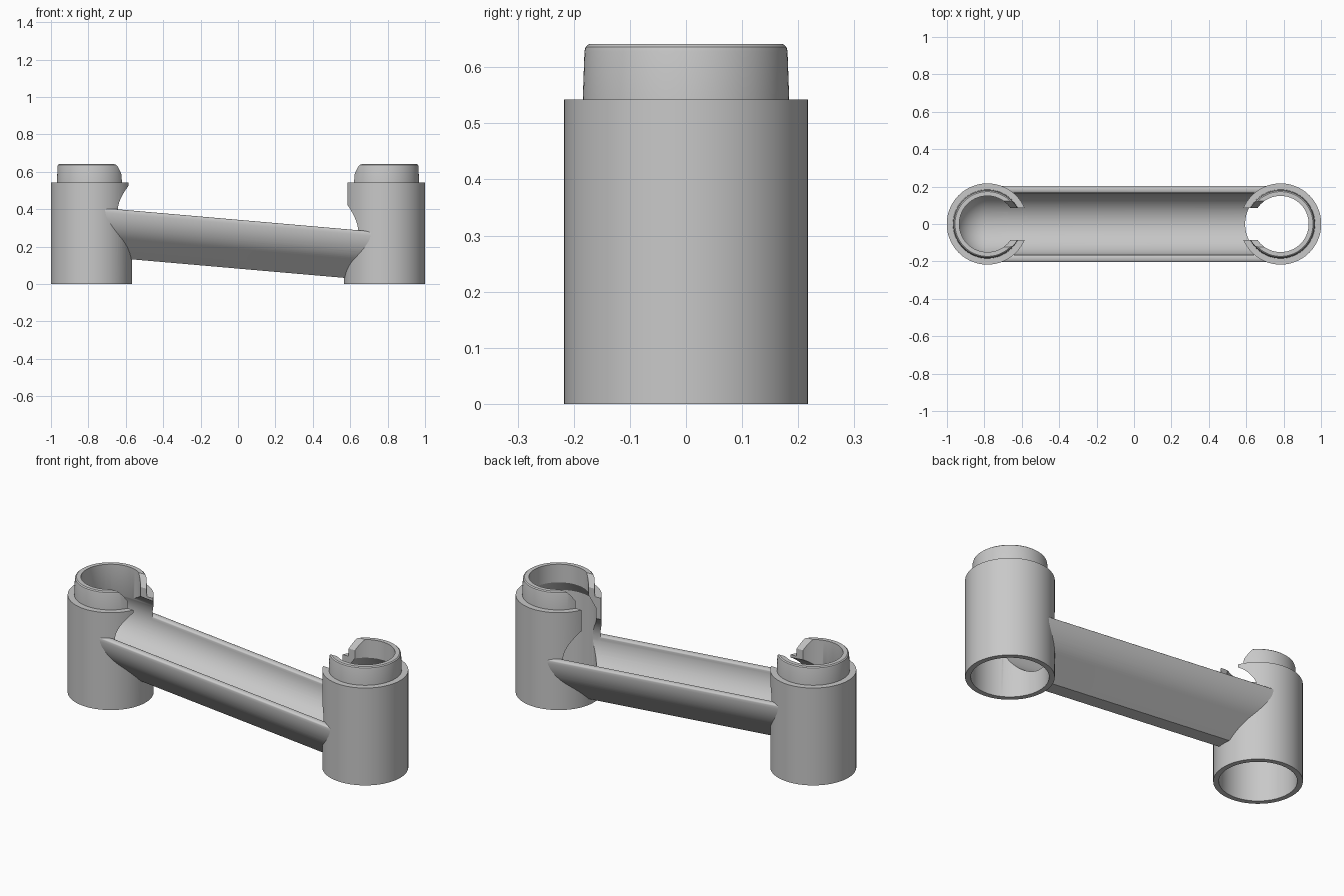
import bpy, bmesh
from math import sin, cos, pi, atan, radians
from mathutils import Matrix

cube = bpy.data.objects.get("Cube")
if cube:
    bpy.data.objects.remove(cube)

grey = bpy.data.materials.new("plain grey")
grey.use_nodes = True
grey.diffuse_color = (0.58, 0.58, 0.58, 1)
grey.node_tree.nodes["Principled BSDF"].inputs["Base Color"].default_value = grey.diffuse_color

POST_X = 0.784      # distance of each post from the middle
BORE = 0.19         # socket radius
NECK = 0.15         # neck opening radius
SLOPE = 0.087
INNER, OUTER = 0.165, 0.204     # channel radii
KEEL = 0.25                     # depth of the trough's flat bottom below the axis
KEEL_Y = OUTER * 2 ** 0.5 - KEEL
HIGH = 0.333 + POST_X * SLOPE   # channel axis height in the upper post
LENGTH = 2 * POST_X / cos(atan(SLOPE))

# Channel frame: local x runs downhill from the upper post
channel = Matrix.Translation((-POST_X, 0, HIGH)) @ Matrix.Rotation(atan(SLOPE), 4, 'Y')


def finish(name, bm, matrix):
    bmesh.ops.remove_doubles(bm, verts=bm.verts, dist=1e-5)
    bmesh.ops.recalc_face_normals(bm, faces=bm.faces)
    bm.transform(matrix)
    mesh = bpy.data.meshes.new(name)
    bm.to_mesh(mesh)
    bm.free()
    mesh.materials.append(grey)
    obj = bpy.data.objects.new(name, mesh)
    bpy.context.collection.objects.link(obj)
    return obj


def lathe(name, profile, matrix, ring=False, steps=96):
    """Turn (radius, height) points about local z."""
    bm = bmesh.new()
    rows = [[bm.verts.new((r * cos(2 * pi * i / steps), r * sin(2 * pi * i / steps), z))
             for i in range(steps)] for r, z in profile]
    pairs = list(zip(rows, rows[1:])) + ([(rows[-1], rows[0])] if ring else [])
    for a, b in pairs:
        for i in range(steps):
            j = (i + 1) % steps
            bm.faces.new((a[i], a[j], b[j], b[i]))
    return finish(name, bm, matrix)


def prism(name, outline, x0, x1, matrix=Matrix()):
    """Extrude a (y, z) outline along x."""
    bm = bmesh.new()
    face = bm.faces.new([bm.verts.new((x0, y, z)) for y, z in outline])
    new = bmesh.ops.extrude_face_region(bm, geom=[face])["geom"]
    bmesh.ops.translate(bm, vec=(x1 - x0, 0, 0),
                        verts=[v for v in new if isinstance(v, bmesh.types.BMVert)])
    return finish(name, bm, matrix)


def arc(cy, ry, rz, start, end, steps):
    angles = [radians(start + (end - start) * k / steps) for k in range(steps + 1)]
    return [(cy + ry * cos(a), rz * sin(a)) for a in angles]


def subtract(obj, cutters):
    bpy.context.view_layer.objects.active = obj
    for cutter in cutters:
        mod = obj.modifiers.new("cut", 'BOOLEAN')
        mod.operation = 'DIFFERENCE'
        mod.solver = 'EXACT'
        mod.object = cutter
        bpy.ops.object.modifier_apply(modifier=mod.name)


# Cutters: rolling channel with a domed uphill end, top slot, lower bore
dome = arc(0, INNER, INNER, -90, 0, 16)
hollow = lathe("hollow_cutter", dome + [(INNER, LENGTH), (0, LENGTH)],
               channel @ Matrix.Rotation(pi / 2, 4, 'Y'))
slot = prism("slot_cutter", [(-0.085, 0.34), (0.085, 0.34), (0.085, 0.585), (0.125, 0.645),
                             (0.125, 0.8), (-0.125, 0.8), (-0.125, 0.645), (-0.085, 0.585)],
             -0.7, 0.7)
bore = lathe("bore_cutter", [(0, -1), (BORE, -1), (BORE, 1), (0, 1)],
             Matrix.Translation((POST_X, 0, 0)))

# Posts: same outside, with a narrower neck on top
shell = [(BORE, 0), (0.217, 0), (0.217, 0.542), (0.184, 0.542), (0.181, 0.628),
         (0.179, 0.636), (0.173, 0.641), (NECK, 0.641)]
# The upper post has a floor between socket and bowl, the lower one is open
floor = [(0, HIGH - KEEL), (KEEL_Y, HIGH - KEEL), (BORE, HIGH - KEEL + BORE - KEEL_Y)]
upper_post = lathe("upper_post", floor + shell + [(NECK, HIGH), (0, HIGH)],
                   Matrix.Translation((-POST_X, 0, 0)))
lower_post = lathe("lower_post", shell + [(NECK, 0.54), (BORE, 0.48)],
                   Matrix.Translation((POST_X, 0, 0)), ring=True)
for post in (upper_post, lower_post):
    subtract(post, [hollow, slot])

# Trough: round inside, rounded rims, sloped flanks meeting a narrow flat keel
wall = (OUTER - INNER) / 2
half = ([(KEEL_Y, -KEEL)] + arc(0, OUTER, OUTER, -45, 0, 12)
        + arc(INNER + wall, wall, 0.01, 0, 180, 10)[1:]
        + arc(0, INNER, INNER, 0, -90, 24)[1:])
outline = half + [(-y, z) for y, z in reversed(half[:-1])]
trough = prism("trough", outline, 0, LENGTH - 0.034, channel)
subtract(trough, [bore])

for cutter in (hollow, slot, bore):
    bpy.data.objects.remove(cutter)

for obj in (upper_post, lower_post, trough):
    bpy.ops.object.select_all(action='DESELECT')
    obj.select_set(True)
    bpy.context.view_layer.objects.active = obj
    bpy.ops.object.shade_smooth_by_angle(angle=radians(30))
